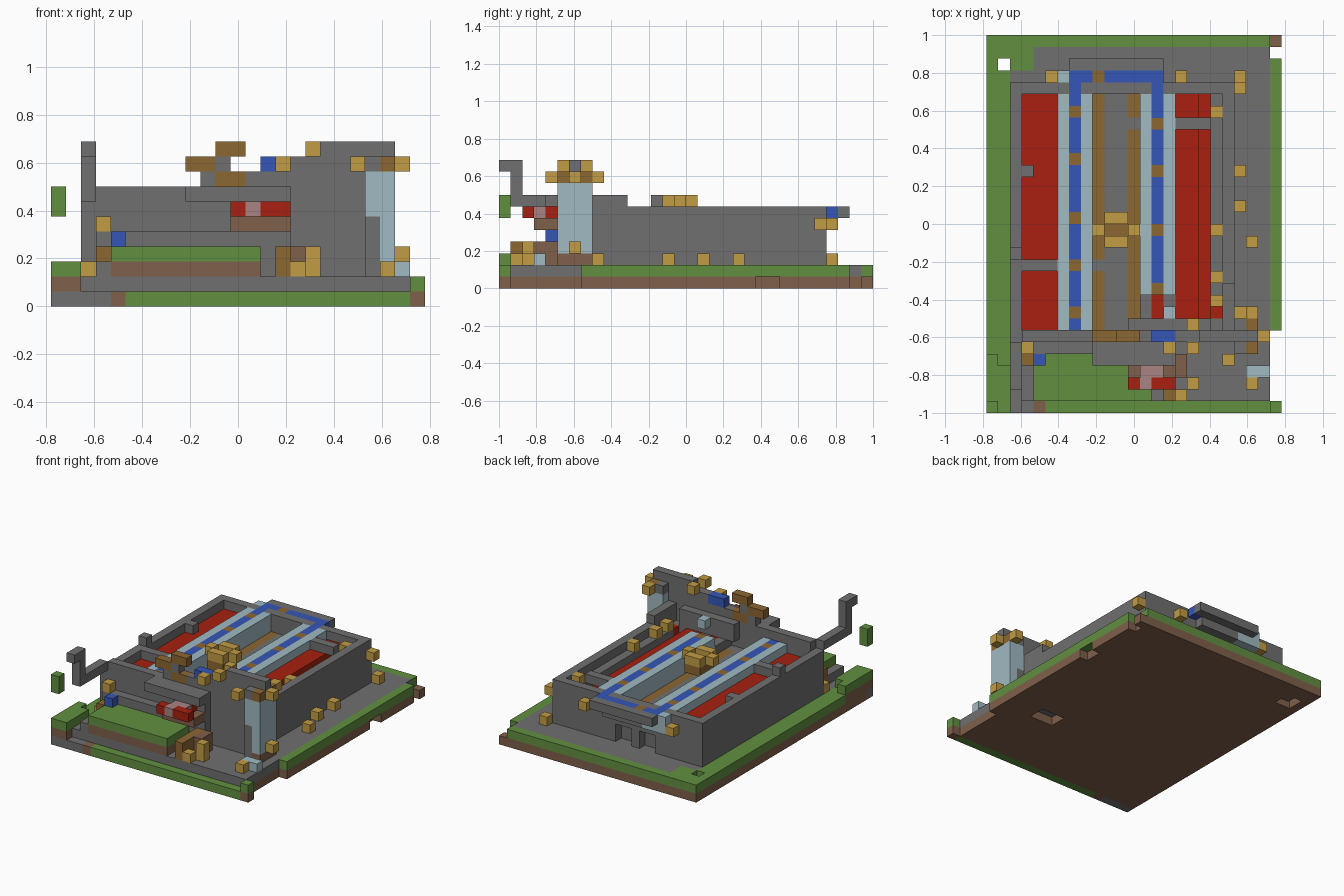
import bpy, bmesh
from mathutils import Vector

if "Cube" in bpy.data.objects:
    bpy.data.objects.remove(bpy.data.objects["Cube"], do_unlink=True)

UNIT = 1 / 16
ORIGIN = Vector((-12.5, -16, 0))


def srgb(code):
    vals = [int(code[n:n + 2], 16) / 255 for n in (0, 2, 4)]
    return [((v + .055) / 1.055) ** 2.4 if v > .04 else v / 12.92 for v in vals] + [1]


palette = {"stone": "707070", "grass": "618f40", "dirt": "80604a",
           "red": "a82010", "ice": "a0bac2", "blue": "3656b8",
           "gold": "c29c45", "wood": "8c6732", "pink": "a88484"}
mats = {}
for name, code in palette.items():
    m = bpy.data.materials.new(name)
    m.use_nodes = True
    m.diffuse_color = srgb(code)
    m.node_tree.nodes["Principled BSDF"].inputs["Base Color"].default_value = srgb(code)
    mats[name] = m
order = list(mats)

cells = {}


def span(v):
    return range(v[0], v[1] + 1) if isinstance(v, tuple) else (v,)


def fill(part, colour, x, y, z):
    """Lay a block of unit cubes; later blocks replace earlier ones."""
    for i in span(x):
        for j in span(y):
            for k in span(z):
                if colour is None:
                    cells.pop((i, j, k), None)
                else:
                    cells[i, j, k] = (part, colour)


def cut(x, y, z):
    fill("", None, x, y, z)


# ground slab: dirt below, paving and grass above
fill("ground", "dirt", (0, 24), (0, 31), 0)
fill("ground", "stone", (2, 23), (1, 30), 1)
fill("ground", "grass", (0, 1), (1, 31), 1)
fill("ground", "grass", 24, (7, 29), 1)
fill("ground", "grass", (2, 23), 31, 1)
fill("ground", "grass", (2, 3), (29, 30), 1)
fill("ground", "grass", (5, 23), 0, 0)
fill("ground", "stone", (0, 3), 0, 0)
fill("ground", "grass", 24, 0, 1)
fill("ground", "dirt", (0, 1), (0, 4), 1)
fill("ground", "grass", 0, (0, 4), 2)
fill("ground", "grass", 1, (0, 3), 2)
fill("ground", "grass", 1, 4, 1)
cut(24, (1, 6), (0, 1))
cut(24, 30, (0, 1))
cut(1, 29, (0, 1))
cut((1, 2), 28, 0)
cut(24, (22, 23), 0)
cut((18, 20), (9, 10), 0)

# house shell and stepped roof
fill("house", "stone", (2, 20), (6, 27), (2, 6))
cut((3, 19), (7, 26), 6)
fill("red_roof", "red", (3, 5), (7, 26), 5)
fill("red_roof", "red", (16, 17), (8, 26), 5)
cut(18, (8, 26), 5)
fill("red_roof", "red", 18, (8, 26), 4)
fill("red_roof", "red", 19, 8, 5)
fill("red_roof", "red", 14, (8, 9), 5)
fill("roof_bar", "stone", (3, 5), 12, 6)
fill("roof_bar", "stone", 3, 20, 6)
fill("roof_bar", "stone", (16, 18), 24, 6)
cut((9, 12), (7, 26), 5)
fill("roof_beam", "wood", 9, (7, 26), 4)
fill("roof_beam", "wood", 12, (8, 26), 4)
fill("roof_beam", "stone", 9, 12, 4)
fill("roof_beam", "stone", 12, 24, 4)

# ice channels with a blue stream bending round the back
for x, start in ((7, 7), (14, 10)):
    fill("ice_channel", "ice", (x - 1, x + 1), (start, 26), (5, 6))
    fill("stream", "blue", x, (start, 28), 6)
for j in (25, 21, 16, 12, 7 + 1):
    fill("stream_post", "wood", 7, j, 6)
for j in (24, 20, 15, 10):
    fill("stream_post", "wood", 14, j, 6)
fill("back_lip", "stone", (7, 14), 29, 6)
fill("back_lip", "stone", (8, 13), 28, 5)
fill("stream", "blue", (7, 14), 28, 6)
fill("ice_channel", "ice", 6, 28, 6)
fill("ice_channel", "ice", (6, 8), 28, 5)
fill("stream_post", "wood", 9, 28, 6)

# back doorways
for x in (8, 11):
    cut((x, x + 1), 27, (2, 3))

# golden ring over the roof
fill("roof_ring", "gold", (10, 11), 14, 7)
fill("roof_ring", "gold", (10, 11), 16, 7)
fill("roof_ring", "gold", 9, 15, 7)
fill("roof_ring", "gold", 12, 15, 7)
fill("roof_ring", "wood", (10, 11), (14, 16), 6)

# front parapet rising in steps to the left
fill("parapet", "stone", (3, 20), 6, 7)
fill("parapet", "stone", (12, 18), 7, (6, 7))
fill("parapet", "stone", 20, (7, 10), 7)
fill("parapet", "stone", 2, 13, 7)
fill("parapet", "stone", (10, 20), 6, 8)
fill("parapet", "stone", (16, 22), 6, 9)
fill("parapet", "stone", (18, 22), 6, 10)
fill("parapet", "stone", (9, 15), (4, 5), 7)
fill("parapet", "stone", 11, 6, 9)
fill("parapet", "blue", (14, 15), 6, 9)
fill("crest", "wood", (9, 10), 6, 9)
fill("crest", "wood", (11, 12), 6, 10)
fill("crest", "wood", (11, 12), 6, 8)
fill("parapet", "ice", 15, 8, 7)

# ice tower on the front corner
fill("ice_tower", "ice", 22, (5, 7), (3, 8))
fill("ice_tower", "ice", 21, (5, 7), (6, 8))
fill("tower_core", "stone", 21, (5, 7), (2, 5))
fill("tower_core", "stone", 22, 6, (2, 3))
fill("tower_core", "dirt", 22, (5, 7), 2)
fill("tower_cap", "stone", 21, (5, 7), 9)
fill("tower_cap", "wood", 22, 5, 9)
fill("tower_cap", "wood", 22, 7, 9)
fill("ice_pool", "ice", (22, 23), 3, 2)

# hooked arm and hanging leaf on the front right
fill("hook_arm", "stone", 2, (1, 5), 7)
fill("hook_arm", "stone", 2, 1, (8, 10))
fill("hook_arm", "stone", 2, 0, 10)
fill("hanging_leaf", "grass", 0, 0, (6, 7))

# raised garden bed with retaining wall
fill("garden_bed", "dirt", (4, 13), (1, 4), 2)
fill("garden_bed", "grass", (4, 13), (1, 4), 3)
fill("garden_wall", "stone", (3, 15), 5, (2, 4))
fill("garden_wall", "stone", 3, (1, 4), 2)
fill("garden_wall", "wood", 3, 4, (2, 3))
fill("garden_wall", "blue", 4, 4, 4)

# red porch canopy
fill("canopy", "red", (12, 15), 2, 6)
fill("canopy", "red", (13, 14), (3, 4), 6)
fill("canopy", "pink", 13, (2, 3), 6)
fill("canopy", "pink", 14, 3, 6)
fill("canopy_support", "dirt", (12, 15), (3, 4), 5)
fill("canopy_support", "stone", (12, 15), 5, (5, 6))
fill("porch_post", "wood", 15, (1, 4), (2, 3))
fill("porch_post", "dirt", 16, (3, 4), (2, 3))

# lanterns round the yard and on the walls
lanterns = [(2, 5, 2), (22, 2, 2), (21, 17, 2), (21, 20, 2), (22, 14, 2),
            (21, 28, 2), (21, 27, 5), (16, 28, 5), (5, 28, 5), (3, 5, 5),
            (16, 1, 2), (17, 2, 2), (17, 2, 3), (21, 8, 2), (22, 8, 9),
            (23, 6, 9), (20, 4, 9), (15, 5, 9), (17, 5, 10), (17, 7, 10),
            (23, 6, 3)]
for spot in lanterns:
    fill("lantern", "gold", *spot)
for j in (9, 11, 15, 25):
    fill("lantern", "gold", 19, j, 6)

# turn every part into a mesh of its exposed faces
for part in dict.fromkeys(p for p, c in cells.values()):
    bm = bmesh.new()
    for pos, (owner, colour) in cells.items():
        if owner != part:
            continue
        centre = Vector(pos) + Vector((.5, .5, .5)) + ORIGIN
        for axis in range(3):
            for sign in (-1, 1):
                n = Vector((0, 0, 0))
                n[axis] = sign
                if tuple(int(a + b) for a, b in zip(pos, n)) in cells:
                    continue
                u = Vector((0, 0, 0))
                u[(axis + 1) % 3] = .5
                w = n.cross(u)
                mid = centre + n / 2
                corners = (mid - u - w, mid + u - w, mid + u + w, mid - u + w)
                face = bm.faces.new([bm.verts.new(c * UNIT) for c in corners])
                face.material_index = order.index(colour)
    bmesh.ops.remove_doubles(bm, verts=bm.verts[:], dist=.001)
    bmesh.ops.dissolve_limit(bm, angle_limit=.01, verts=bm.verts[:],
                             edges=bm.edges[:], delimit={"MATERIAL"})
    mesh = bpy.data.meshes.new(part)
    for m in mats.values():
        mesh.materials.append(m)
    bm.to_mesh(mesh)
    bm.free()
    bpy.context.collection.objects.link(bpy.data.objects.new(part, mesh))
